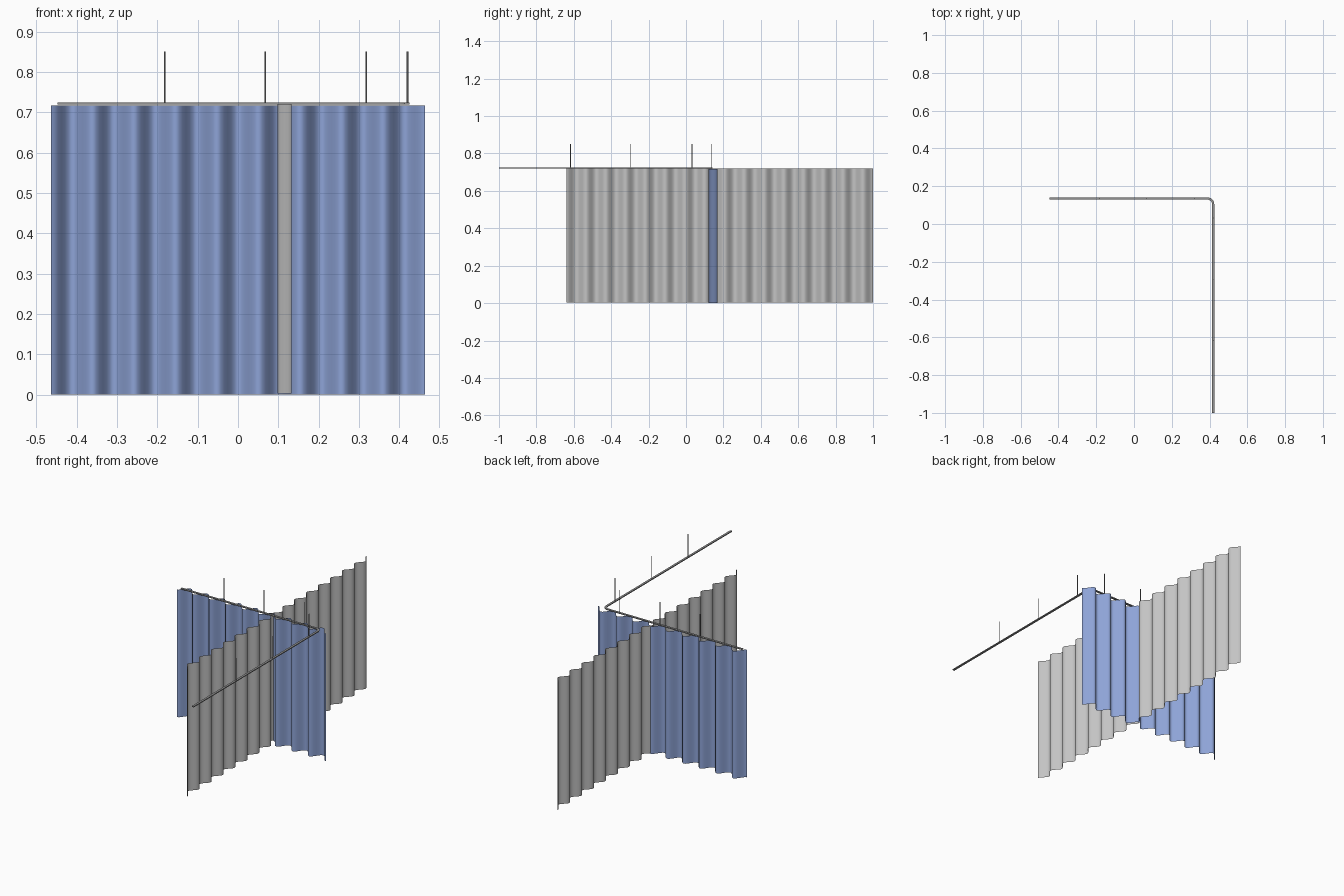
import bpy, bmesh, math
from mathutils import Vector

if "Cube" in bpy.data.objects:
    bpy.data.objects.remove(bpy.data.objects["Cube"])


def material(name, rgb):
    m = bpy.data.materials.new(name)
    m.diffuse_color = (*rgb, 1)
    m.use_nodes = True
    m.node_tree.nodes["Principled BSDF"].inputs["Base Color"].default_value = m.diffuse_color
    return m


BLUE = material("blue fabric", (0.27, 0.37, 0.68))
GREY = material("light grey fabric", (0.55, 0.55, 0.55))
METAL = material("grey metal", (0.30, 0.30, 0.30))


def finish(bm, name, mat, smooth=True):
    me = bpy.data.meshes.new(name)
    bm.to_mesh(me)
    bm.free()
    me.materials.append(mat)
    for p in me.polygons:
        p.use_smooth = smooth
    ob = bpy.data.objects.new(name, me)
    bpy.context.collection.objects.link(ob)
    return ob


def curtain(name, mat, start, end, waves, place, z0, z1):
    """Thin pleated sheet; place(s, c) maps run and cosine to x, y."""
    bm = bmesh.new()
    n = int(waves * 12)
    rows = []
    for i in range(n + 1):
        t = i / n
        x, y = place(start + (end - start) * t, math.cos(2 * math.pi * waves * t))
        rows.append((bm.verts.new((x, y, z0)), bm.verts.new((x, y, z1))))
    for a, b in zip(rows, rows[1:]):
        bm.faces.new((a[0], b[0], b[1], a[1]))
    return finish(bm, name, mat)


# Pleated curtains
curtain("blue_curtain", BLUE, -0.463, 0.463, 9,
        lambda s, c: (s, 0.144 - 0.025 * c), 0.0, 0.717)
curtain("grey_curtain", GREY, 1.0, -0.64, 15.5,
        lambda s, c: (0.115 - 0.017 * c, s), 0.003, 0.72)

# L-shaped ceiling rail with a rounded corner
RX, RY, R, Z = 0.419, 0.135, 0.03, 0.722
path = [Vector((-0.447, RY))]
for i in range(9):
    a = math.pi / 2 * (1 - i / 8)
    path.append(Vector((RX - R + R * math.cos(a), RY - R + R * math.sin(a))))
path.append(Vector((RX, -1.0)))
bm = bmesh.new()
rings = []
for i, p in enumerate(path):
    d = (path[min(i + 1, len(path) - 1)] - path[max(i - 1, 0)]).normalized()
    if i == 1:
        d = Vector((1, 0))
    if i == len(path) - 2:
        d = Vector((0, -1))
    side = Vector((-d.y, d.x)) * 0.006
    rings.append([bm.verts.new((p.x + side.x * s, p.y + side.y * s, Z + h))
                  for s, h in ((-1, -.0025), (1, -.0025), (1, .0025), (-1, .0025))])
for a, b in zip(rings, rings[1:]):
    for k in range(4):
        bm.faces.new((a[k], a[(k + 1) % 4], b[(k + 1) % 4], b[k]))
bm.faces.new(rings[0])
bm.faces.new(rings[-1])
bmesh.ops.recalc_face_normals(bm, faces=bm.faces)
finish(bm, "curtain_rail", METAL, False)

# Hanger rods up to the ceiling
spots = [(x, RY) for x in (-0.182, 0.068, 0.318)] + [(RX + 0.001, y) for y in (-0.617, -0.295, 0.032)]
for i, (x, y) in enumerate(spots):
    bpy.ops.mesh.primitive_cylinder_add(vertices=12, radius=0.002, depth=0.85 - Z,
                                        location=(x, y, (0.85 + Z) / 2))
    rod = bpy.context.object
    rod.name = f"hanger_rod_{i + 1}"
    rod.data.materials.append(METAL)
    bpy.ops.object.shade_smooth_by_angle()
